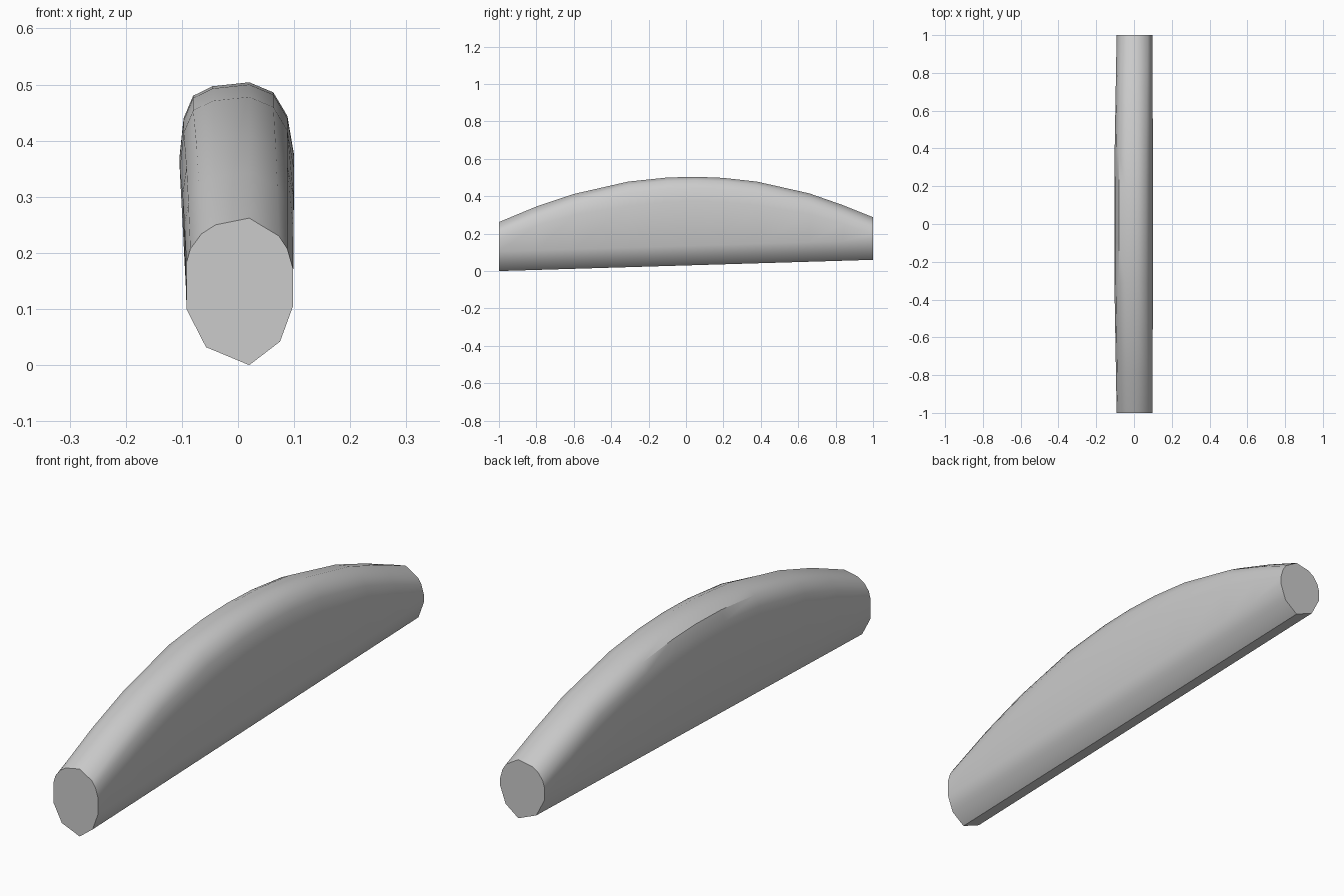
import bpy, bmesh, math

cube = bpy.data.objects.get("Cube")
if cube:
    bpy.data.objects.remove(cube, do_unlink=True)

grey = bpy.data.materials.new("light_grey")
grey.use_nodes = True
grey.diffuse_color = (0.6, 0.6, 0.6, 1)
grey.node_tree.nodes["Principled BSDF"].inputs["Base Color"].default_value = (0.6, 0.6, 0.6, 1)

# Lower outline, measured up from the sloping keel
KEEL = [(-0.092, 0.10), (-0.057, 0.032), (0.02, 0), (0.075, 0.042), (0.098, 0.105)]
# Upper outline, measured down from the arched ridge, at the ends and the middle
CROWN_END = [(0.098, 0.09), (0.088, 0.055), (0.073, 0.032), (0.02, 0),
             (-0.04, 0.012), (-0.065, 0.028), (-0.085, 0.055), (-0.092, 0.08)]
CROWN_MID = [(0.1, 0.13), (0.088, 0.06), (0.063, 0.018), (0.02, 0),
             (-0.045, 0.007), (-0.08, 0.024), (-0.097, 0.064), (-0.104, 0.13)]
# Ridge line as (y, height)
RIDGE = [(-1, 0.262), (-0.8, 0.345), (-0.6, 0.412), (-0.31, 0.478), (-0.1, 0.5), (0.05, 0.504),
         (0.2, 0.498), (0.38, 0.478), (0.66, 0.415), (0.84, 0.352), (1, 0.288)]


def section(y, top):
    """One cross-section: keel outline below, blended crown above."""
    bottom = 0.03 * (y + 1)
    blend = min(1, (1 - abs(y)) / 0.7)
    points = [(x, y, bottom + h) for x, h in KEEL]
    for (xe, de), (xm, dm) in zip(CROWN_END, CROWN_MID):
        points.append((xe + (xm - xe) * blend, y, top - de - (dm - de) * blend))
    return points


# Arched bar lofted through the sections, capped at both ends
bm = bmesh.new()
rings = [[bm.verts.new(p) for p in section(y, top)] for y, top in RIDGE]
for a, b in zip(rings, rings[1:]):
    for i in range(len(a)):
        j = (i + 1) % len(a)
        bm.faces.new((a[i], a[j], b[j], b[i]))
bm.faces.new(rings[0])
bm.faces.new(rings[-1])
bmesh.ops.recalc_face_normals(bm, faces=bm.faces)
mesh = bpy.data.meshes.new("arched_bar")
bm.to_mesh(mesh)
bm.free()
mesh.materials.append(grey)
bar = bpy.data.objects.new("arched_bar", mesh)
bpy.context.collection.objects.link(bar)

# Smooth sides with crisp end caps
bpy.context.view_layer.objects.active = bar
bar.select_set(True)
bpy.ops.object.shade_smooth_by_angle(angle=math.radians(40))
